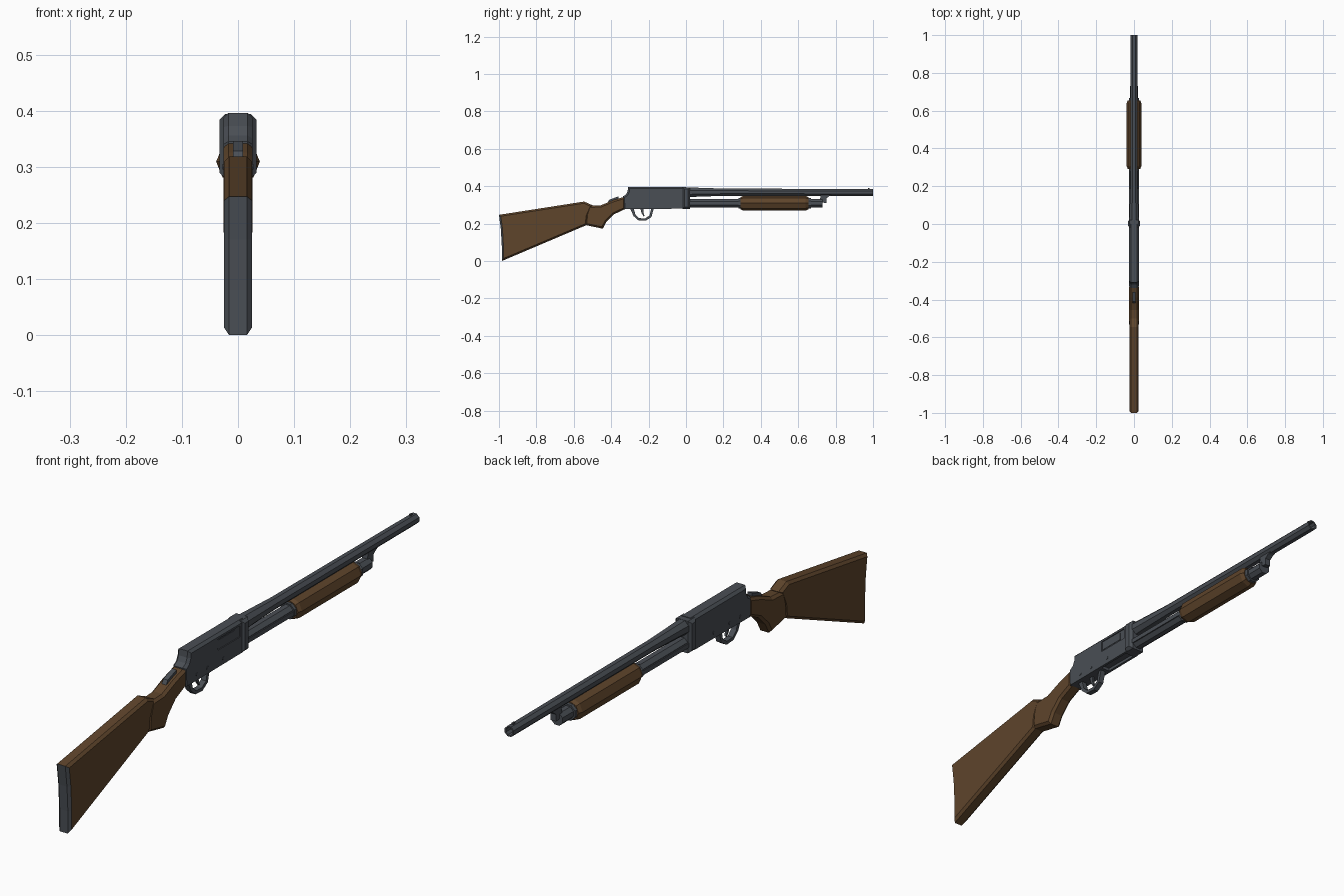
import bpy, bmesh, math
from mathutils import Vector

if "Cube" in bpy.data.objects:
    bpy.data.objects.remove(bpy.data.objects["Cube"], do_unlink=True)


def material(name, rgb):
    m = bpy.data.materials.new(name)
    m.use_nodes = True
    m.diffuse_color = (*rgb, 1)
    m.node_tree.nodes["Principled BSDF"].inputs["Base Color"].default_value = (*rgb, 1)
    return m


STEEL = material("gunmetal grey", (0.068, 0.077, 0.09))
WOOD = material("walnut brown", (0.112, 0.058, 0.024))


def finish(name, bm, *mats):
    bmesh.ops.recalc_face_normals(bm, faces=bm.faces)
    mesh = bpy.data.meshes.new(name)
    bm.to_mesh(mesh)
    bm.free()
    for m in mats:
        mesh.materials.append(m)
    ob = bpy.data.objects.new(name, mesh)
    bpy.context.collection.objects.link(ob)
    return ob


def prism(name, outline, half, *mats, chamfer=0, above=-1, x=0):
    """Side outline (y, z) extruded across x, with chamfered rims above a height."""
    bm = bmesh.new()
    face = bm.faces.new([bm.verts.new((x - half, y, z)) for y, z in outline])
    grown = bmesh.ops.extrude_face_region(bm, geom=[face], use_keep_orig=True)
    moved = [v for v in grown["geom"] if isinstance(v, bmesh.types.BMVert)]
    bmesh.ops.translate(bm, verts=moved, vec=(2 * half, 0, 0))
    bmesh.ops.recalc_face_normals(bm, faces=bm.faces)
    if chamfer:
        rims = [e for e in bm.edges
                if abs(e.verts[0].co.x - e.verts[1].co.x) < 1e-5
                and (e.verts[0].co.z + e.verts[1].co.z) / 2 > above]
        bmesh.ops.bevel(bm, geom=rims, offset=chamfer, segments=1,
                        affect='EDGES', clamp_overlap=False)
    return finish(name, bm, *mats)


def box(name, y0, y1, z0, z1, half, mat, x=0, chamfer=0, above=-1):
    return prism(name, [(y0, z0), (y1, z0), (y1, z1), (y0, z1)], half, mat,
                 x=x, chamfer=chamfer, above=above)


def tube(name, sections, mat, sides=8, phase=0.5):
    """Faceted round along y from (y, centre z, radius) sections."""
    bm = bmesh.new()
    rings = []
    for y, z, r in sections:
        angles = [(i + phase) * math.tau / sides for i in range(sides)]
        rings.append([bm.verts.new((r * math.cos(a), y, z + r * math.sin(a)))
                      for a in angles])
    for a, b in zip(rings, rings[1:]):
        for i in range(sides):
            j = (i + 1) % sides
            bm.faces.new((a[i], a[j], b[j], b[i]))
    bm.faces.new(rings[0])
    bm.faces.new(rings[-1])
    return finish(name, bm, mat)


def cut(target, cutter):
    mod = target.modifiers.new("cut", 'BOOLEAN')
    mod.operation = 'DIFFERENCE'
    mod.solver = 'EXACT'
    mod.object = cutter
    bpy.context.view_layer.objects.active = target
    bpy.ops.object.modifier_apply(modifier=mod.name)
    bpy.data.objects.remove(cutter, do_unlink=True)


# Shoulder stock; its rear face and rear chamfers form the butt plate
stock = prism("stock", [(-1, .247), (-.99, .17), (-.985, .08), (-.985, 0),
                        (-.53, .193), (-.525, .24), (-.5, .298), (-.545, .318)],
              .025, WOOD, STEEL, chamfer=.009)
for p in stock.data.polygons:
    p.material_index = int(p.normal.y < -.6)

# Pistol grip flowing into the receiver
prism("grip", [(-.325, .345), (-.39, .325), (-.455, .298), (-.52, .295), (-.535, .25),
               (-.54, .193), (-.445, .173), (-.425, .21), (-.385, .25), (-.325, .278)],
      .026, WOOD, chamfer=.009)
prism("safety_catch", [(-.42, .31), (-.36, .33), (-.36, .346), (-.41, .328)],
      .009, STEEL)

# Receiver with scooped rear, ejection port and loading port
receiver = prism("receiver", [(.0, .28), (.0, .396), (-.31, .396), (-.312, .373),
                              (-.32, .356), (-.338, .345), (-.335, .278)],
                 .026, STEEL, chamfer=.009, above=.3)
cut(receiver, box("port_cutter", -.15, -.025, .34, .38, .01, STEEL, x=.0325))
cut(receiver, box("loading_cutter", -.16, -.025, .26, .29, .017, STEEL))
box("bolt", -.147, -.05, .346, .374, .0015, STEEL, x=.0225)
box("receiver_collar", -.018, .022, .279, .394, .033, STEEL, chamfer=.01)
for i, y in enumerate((-.27, -.21, -.12)):
    prism(f"receiver_pin_{i + 1}",
          [(y + .006 * math.cos(a * math.tau / 6), .3 + .006 * math.sin(a * math.tau / 6))
           for a in range(6)], .0275, STEEL)

# Trigger guard and trigger
prism("trigger_guard", [(-.3, .282), (-.28, .24), (-.255, .218), (-.215, .216),
                        (-.185, .235), (-.172, .282), (-.186, .282), (-.195, .243),
                        (-.218, .228), (-.25, .229), (-.27, .247), (-.28, .282)],
      .01, STEEL)
prism("trigger", [(-.245, .282), (-.237, .255), (-.226, .238), (-.222, .242),
                  (-.228, .26), (-.228, .282)], .004, STEEL)

# Barrel with hollow muzzle and bead sight
tube("barrel", [(0, .367, .029), (.06, .368, .026), (.2, .368, .021), (1, .367, .0195),
                (1, .367, .014), (.93, .367, .014)], STEEL)
box("bead_sight", .972, .982, .38, .391, .003, STEEL)

# Magazine tube, action bars, sliding fore-end and end collars
MAG = .309
tube("magazine_tube", [(0, MAG, .024), (.73, MAG, .024)], STEEL)
for side, x in (("left", .023), ("right", -.023)):
    box(f"{side}_action_bar", 0, .3, MAG - .009, MAG + .007, .003, STEEL, x=x)
tube("fore_end", [(.292, MAG, .033), (.306, MAG, .039), (.64, MAG, .039),
                  (.655, MAG, .033)], WOOD, phase=0)
tube("rear_fore_end_ring", [(.28, MAG, .029), (.3, MAG, .029)], STEEL)
tube("front_fore_end_ring", [(.65, MAG, .03), (.668, MAG, .03)], STEEL)

# Lug joining the magazine to the barrel
prism("barrel_lug", [(.715, .315), (.75, .31), (.75, .335), (.765, .346),
                     (.785, .355), (.72, .355)], .011, STEEL)
